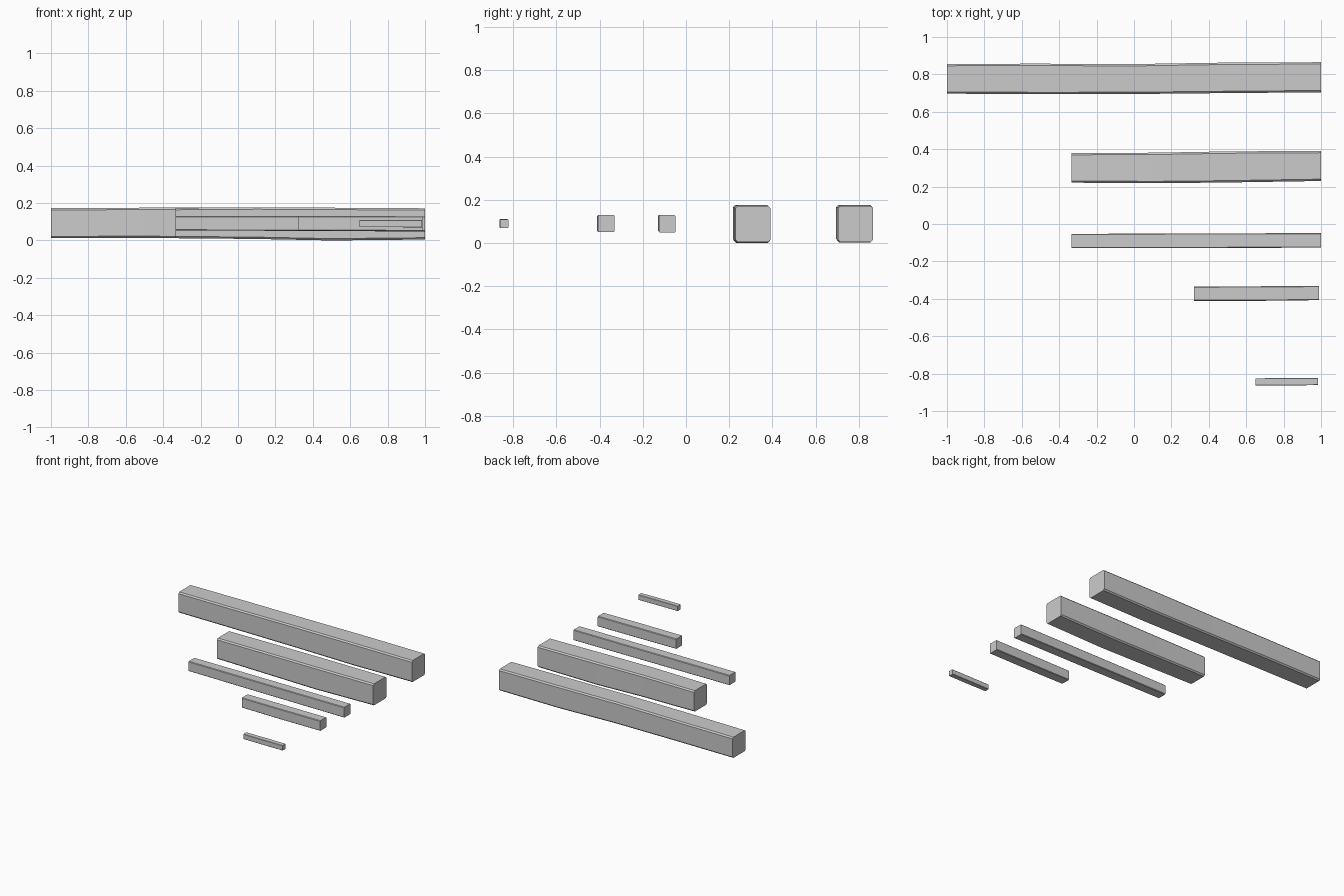
import bpy, bmesh


def beam(name, stations, chamfer):
    """Loft a chamfered rectangle through (x, y0, y1, z0, z1) stations."""
    bm = bmesh.new()
    rings = []
    for x, y0, y1, z0, z1 in stations:
        c = chamfer
        prof = [(y0 + c, z0), (y1 - c, z0), (y1, z0 + c), (y1, z1 - c),
                (y1 - c, z1), (y0 + c, z1), (y0, z1 - c), (y0, z0 + c)]
        rings.append([bm.verts.new((x, y, z)) for y, z in prof])
    for a, b in zip(rings, rings[1:]):
        for i in range(8):
            j = (i + 1) % 8
            bm.faces.new((a[i], a[j], b[j], b[i]))
    bm.faces.new(rings[0])
    bm.faces.new(rings[-1])
    bmesh.ops.recalc_face_normals(bm, faces=bm.faces)
    mesh = bpy.data.meshes.new(name)
    bm.to_mesh(mesh)
    bm.free()
    obj = bpy.data.objects.new(name, mesh)
    bpy.context.collection.objects.link(obj)


# Thick long beam, slightly warped
beam("long_thick_beam", [
    (-1.0, 0.697, 0.856, 0.012, 0.173),
    (-0.5, 0.694, 0.857, 0.013, 0.175),
    (0.0, 0.695, 0.855, 0.010, 0.177),
    (0.5, 0.700, 0.863, 0.002, 0.175),
    (1.0, 0.704, 0.865, 0.005, 0.172)], 0.010)

# Thick medium beam
beam("medium_thick_beam", [
    (-0.335, 0.221, 0.380, 0.012, 0.174),
    (0.1, 0.218, 0.381, 0.008, 0.177),
    (0.5, 0.222, 0.388, 0.000, 0.175),
    (1.0, 0.230, 0.391, 0.005, 0.172)], 0.010)

# Thin medium beam
beam("medium_thin_beam", [
    (-0.335, -0.129, -0.053, 0.054, 0.130),
    (0.35, -0.129, -0.050, 0.051, 0.130),
    (1.0, -0.126, -0.049, 0.048, 0.129)], 0.004)

# Thin short beam
beam("short_thin_beam", [
    (0.32, -0.411, -0.335, 0.053, 0.130),
    (0.65, -0.411, -0.333, 0.051, 0.130),
    (0.99, -0.407, -0.331, 0.050, 0.129)], 0.004)

# Small stick
beam("small_stick", [
    (0.65, -0.863, -0.825, 0.071, 0.110),
    (0.82, -0.864, -0.824, 0.071, 0.110),
    (0.985, -0.861, -0.823, 0.070, 0.109)], 0.002)
